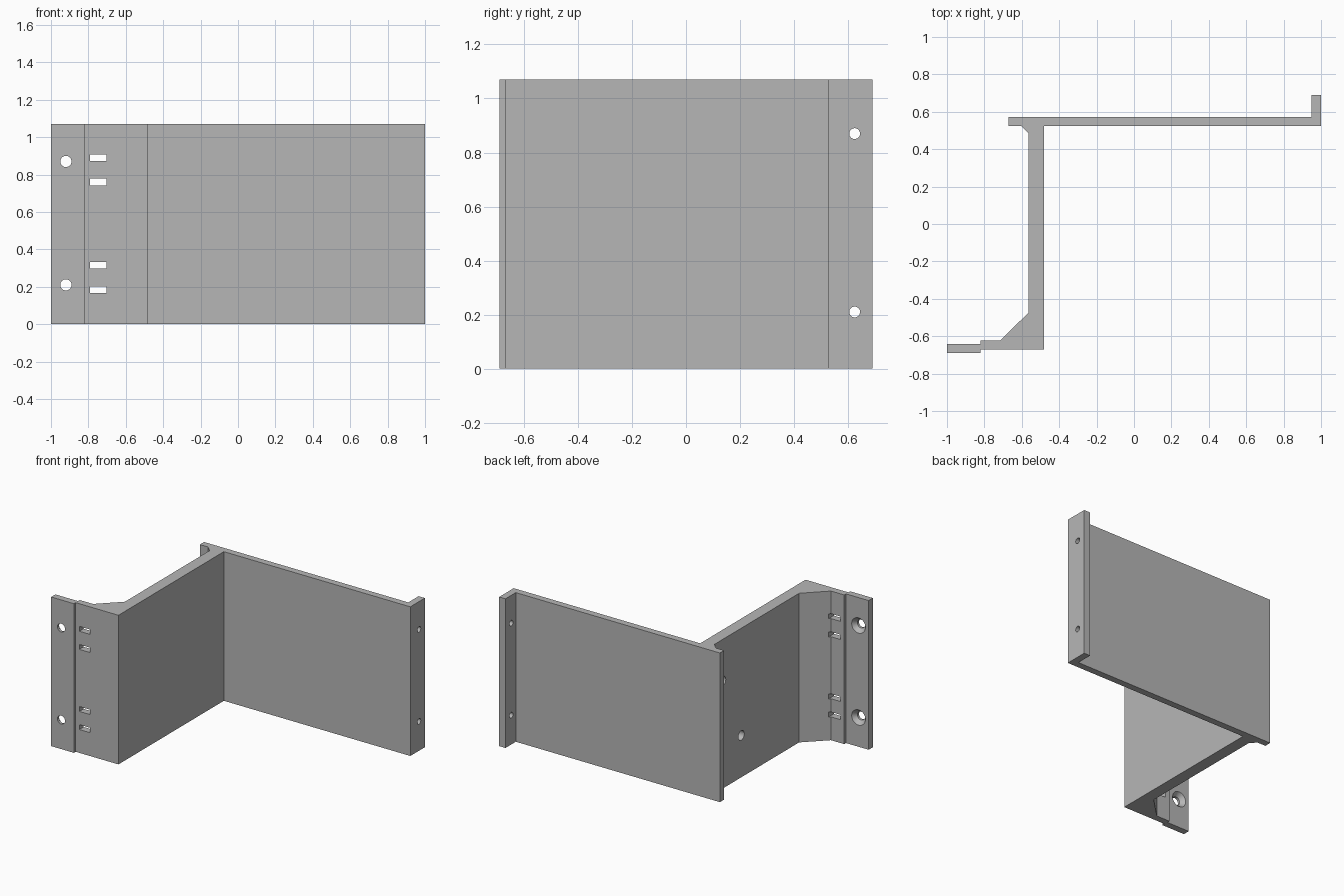
import bpy, bmesh, math
from mathutils import Matrix, Vector

if "Cube" in bpy.data.objects:
    bpy.data.objects.remove(bpy.data.objects["Cube"], do_unlink=True)

HEIGHT = 1.07
grey = bpy.data.materials.new("plain grey")
grey.use_nodes = True
colour = (0.47, 0.47, 0.47, 1)
grey.diffuse_color = colour
grey.node_tree.nodes["Principled BSDF"].inputs["Base Color"].default_value = colour


def make_object(name, bm):
    bmesh.ops.recalc_face_normals(bm, faces=bm.faces)
    mesh = bpy.data.meshes.new(name)
    bm.to_mesh(mesh)
    bm.free()
    mesh.materials.append(grey)
    obj = bpy.data.objects.new(name, mesh)
    bpy.context.collection.objects.link(obj)
    return obj


def extrude_profile(name, points):
    bm = bmesh.new()
    face = bm.faces.new([bm.verts.new((x, y, 0)) for x, y in points])
    top = bmesh.ops.extrude_face_region(bm, geom=[face])["geom"]
    verts = [g for g in top if isinstance(g, bmesh.types.BMVert)]
    bmesh.ops.translate(bm, verts=verts, vec=(0, 0, HEIGHT))
    return make_object(name, bm)


def cut(target, bm):
    cutter = make_object("cutter", bm)
    cutter.hide_render = True
    mod = target.modifiers.new("cut", "BOOLEAN")
    mod.operation = "DIFFERENCE"
    mod.solver = "EXACT"
    mod.object = cutter
    bpy.context.view_layer.objects.active = target
    bpy.ops.object.modifier_apply(modifier=mod.name)
    bpy.data.objects.remove(cutter, do_unlink=True)


def cut_hole(target, start, end, r1, r2):
    """Round or tapered hole between two points."""
    start, end = Vector(start), Vector(end)
    axis = end - start
    turn = axis.to_track_quat("Z", "Y").to_matrix().to_4x4()
    bm = bmesh.new()
    bmesh.ops.create_cone(bm, cap_ends=True, segments=32, radius1=r1, radius2=r2,
                          depth=axis.length,
                          matrix=Matrix.Translation((start + end) / 2) @ turn)
    cut(target, bm)


def cut_slot(target, centre, size):
    bm = bmesh.new()
    bmesh.ops.create_cube(bm, size=1, matrix=Matrix.Translation(centre)
                          @ Matrix.Diagonal((*size, 1)))
    cut(target, bm)


# Bracket body: stepped foot, gusset, web, wide plate and end lip
bracket = extrude_profile("bracket", [
    (-1, -0.69), (-0.82, -0.69), (-0.82, -0.67), (-0.48, -0.67),
    (-0.48, 0.525), (1, 0.525), (1, 0.69), (0.95, 0.69), (0.95, 0.573),
    (-0.67, 0.573), (-0.67, 0.525), (-0.605, 0.525), (-0.565, 0.485),
    (-0.565, -0.475), (-0.715, -0.622), (-0.82, -0.622),
    (-0.82, -0.642), (-1, -0.642)])

for z in (0.21, 0.87):
    # Countersunk foot holes
    cut_hole(bracket, (-0.92, -0.75, z), (-0.92, -0.6, z), 0.03, 0.03)
    cut_hole(bracket, (-0.92, -0.672, z), (-0.92, -0.632, z), 0.03, 0.063)
    # Lip holes
    cut_hole(bracket, (0.9, 0.624, z), (1.05, 0.624, z), 0.02, 0.02)

# Tie slots
for z in (0.185, 0.315, 0.76, 0.89):
    cut_slot(bracket, (-0.747, -0.64, z), (0.086, 0.14, 0.035))

# Blind holes in the web
for y, z in ((0.18, 0.3), (0.39, 0.77)):
    cut_hole(bracket, (-0.6, y, z), (-0.51, y, z), 0.034, 0.034)

# Smooth hole walls, crisp edges elsewhere
bpy.ops.object.select_all(action="DESELECT")
bracket.select_set(True)
bpy.context.view_layer.objects.active = bracket
bpy.ops.object.shade_smooth_by_angle(angle=math.radians(30))
